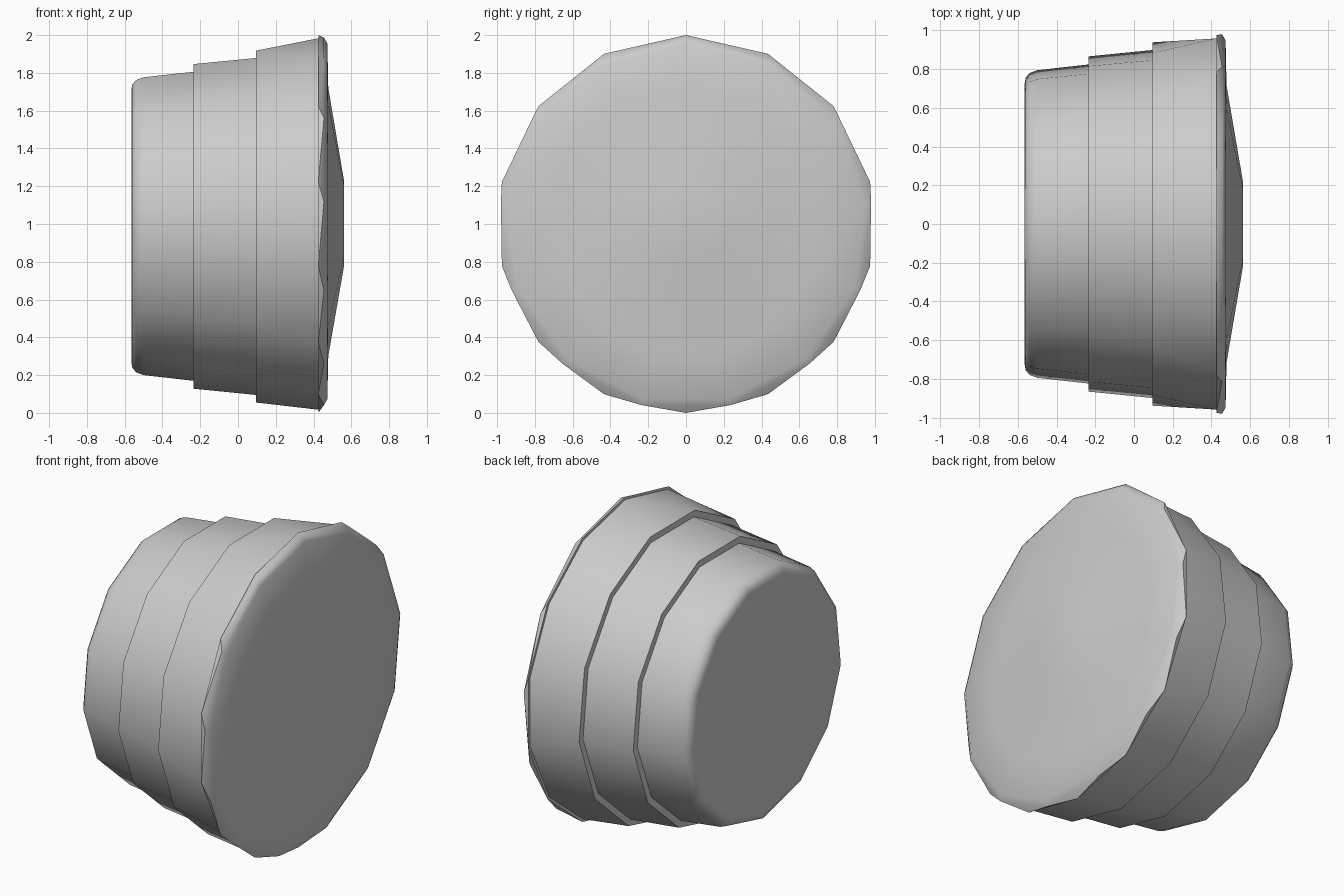
import bpy
import bmesh
import math

cube = bpy.data.objects.get("Cube")
if cube:
    bpy.data.objects.remove(cube, do_unlink=True)

TAU = 2 * math.pi
UP, DOWN = 0.0, math.pi   # direction of the first corner of a ring

grey = bpy.data.materials.new("plain grey")
grey.use_nodes = True
colour = (0.6, 0.6, 0.6, 1)
grey.diffuse_color = colour
grey.node_tree.nodes["Principled BSDF"].inputs["Base Color"].default_value = colour


def make_ring(bm, x, radius, sides, start):
    """Corners around the x axis, sorted by angle, as (angle, vertex)."""
    ring = []
    for i in range(sides):
        a = (start + TAU * i / sides) % TAU
        v = bm.verts.new((x, radius * math.sin(a), 1 + radius * math.cos(a)))
        ring.append((a, v))
    return sorted(ring, key=lambda p: p[0])


def join(bm, a, b):
    """Skin two rings: quads when they line up, triangles when they do not."""
    na, nb = len(a), len(b)
    if na == nb and abs(a[0][0] - b[0][0]) < 0.01:
        for i in range(na):
            j = (i + 1) % na
            bm.faces.new((a[i][1], a[j][1], b[j][1], b[i][1]))
        return
    i = j = 0
    while i < na or j < nb:
        next_a = a[(i + 1) % na][0] + TAU * ((i + 1) // na)
        next_b = b[(j + 1) % nb][0] + TAU * ((j + 1) // nb)
        va, vb = a[i % na][1], b[j % nb][1]
        if j >= nb or (i < na and next_a <= next_b):
            bm.faces.new((va, a[(i + 1) % na][1], vb))
            i += 1
        else:
            bm.faces.new((va, b[(j + 1) % nb][1], vb))
            j += 1


def lathe(name, profile):
    bm = bmesh.new()
    rings = [make_ring(bm, *p) for p in profile]
    for a, b in zip(rings, rings[1:]):
        join(bm, a, b)
    for ring in (rings[0], rings[-1]):
        bm.faces.new([v for _, v in ring])
    bmesh.ops.recalc_face_normals(bm, faces=bm.faces)
    mesh = bpy.data.meshes.new(name)
    bm.to_mesh(mesh)
    bm.free()
    mesh.materials.append(grey)
    obj = bpy.data.objects.new(name, mesh)
    bpy.context.collection.objects.link(obj)
    bpy.ops.object.select_all(action="DESELECT")
    obj.select_set(True)
    bpy.context.view_layer.objects.active = obj
    bpy.ops.object.shade_smooth_by_angle(angle=math.radians(40))
    return obj


# Stepped housing: rounded small end, three flaring tiers, rim and shallow dome
lathe("stepped_housing", [
    # rounded small end and first tier
    (-0.565, 0.73, 13, DOWN),
    (-0.56, 0.76, 13, DOWN),
    (-0.54, 0.785, 13, DOWN),
    (-0.50, 0.80, 13, DOWN),
    (-0.235, 0.83, 13, DOWN),
    # middle tier
    (-0.235, 0.872, 13, DOWN),
    (0.095, 0.905, 13, DOWN),
    # large tier
    (0.095, 0.945, 13, DOWN),
    (0.425, 0.983, 14, UP),
    # rim
    (0.425, 1.0, 14, UP),
    (0.455, 0.987, 13, UP),
    (0.473, 0.955, 13, UP),
    # shallow dome
    (0.478, 0.72, 13, UP),
    (0.562, 0.225, 13, UP),
])
